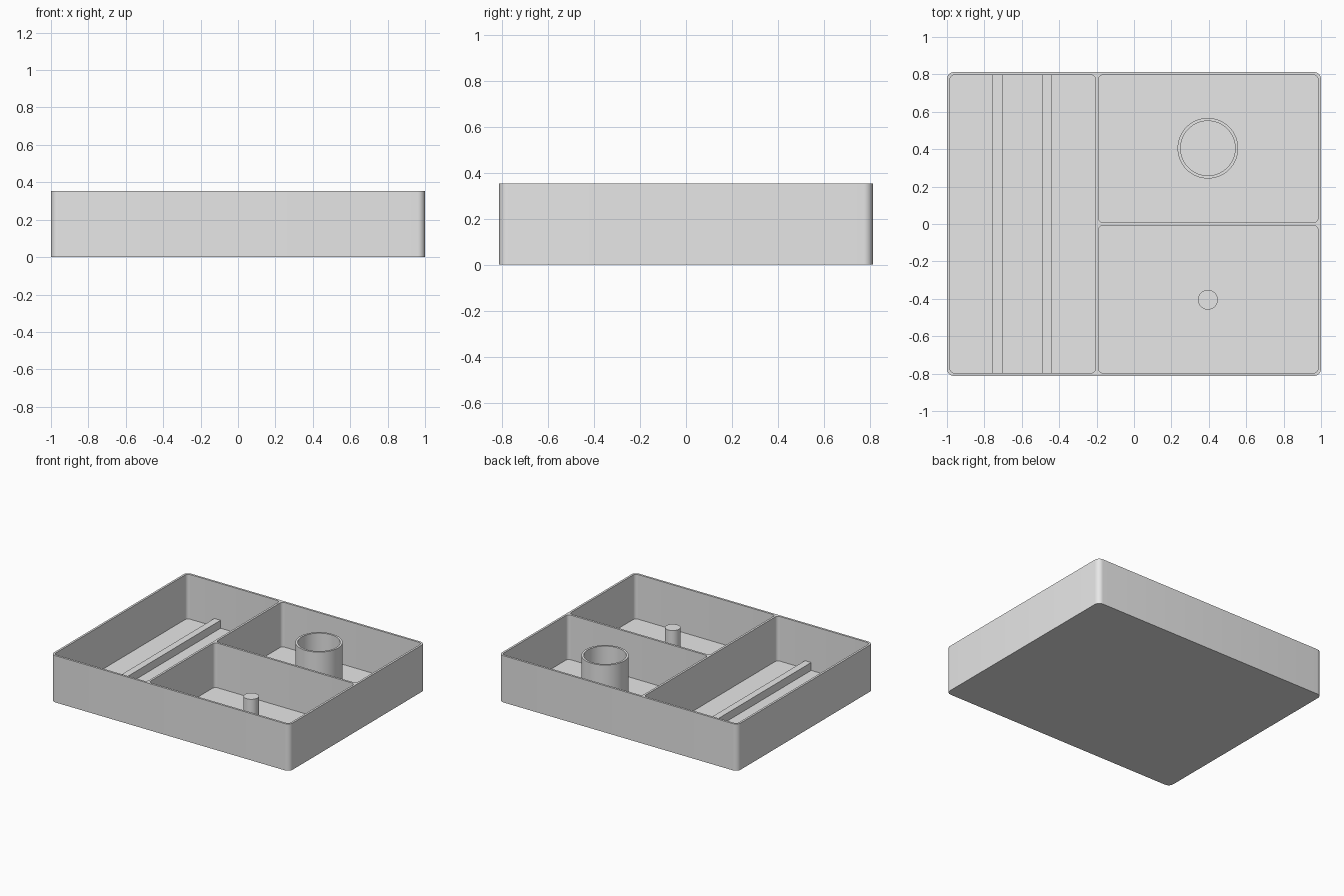
import bpy, bmesh, math

cube = bpy.data.objects.get("Cube")
if cube:
    bpy.data.objects.remove(cube, do_unlink=True)

# Overall sizes
HALF_X, HALF_Y, HEIGHT = 1.0, 0.813, 0.354
WALL = 0.016
FLOOR = WALL
IN_X, IN_Y = HALF_X - WALL, HALF_Y - WALL
SINK = 0.006  # how far fittings reach into the floor and walls

grey = bpy.data.materials.new("plain grey")
grey.use_nodes = True
grey.diffuse_color = (0.8, 0.8, 0.8, 1)
grey.node_tree.nodes["Principled BSDF"].inputs["Base Color"].default_value = (0.8, 0.8, 0.8, 1)


def finish(name, bm):
    bmesh.ops.recalc_face_normals(bm, faces=bm.faces)
    mesh = bpy.data.meshes.new(name)
    bm.to_mesh(mesh)
    bm.free()
    mesh.materials.append(grey)
    obj = bpy.data.objects.new(name, mesh)
    bpy.context.collection.objects.link(obj)
    return obj


def smooth(obj):
    bpy.ops.object.select_all(action="DESELECT")
    obj.select_set(True)
    bpy.context.view_layer.objects.active = obj
    bpy.ops.object.shade_smooth_by_angle(angle=math.radians(35))


def block(name, x0, x1, y0, y1, z0, z1, radius=0.0, steps=8):
    """Upright block with optional rounded vertical corners."""
    corners = [(x1, y1, -1, -1), (x0, y1, 1, -1), (x0, y0, 1, 1), (x1, y0, -1, 1)]
    points = []
    for quarter, (x, y, sx, sy) in enumerate(corners):
        if radius == 0:
            points.append((x, y))
            continue
        for i in range(steps + 1):
            a = math.pi / 2 * (quarter + i / steps)
            points.append((x + radius * (sx + math.cos(a)), y + radius * (sy + math.sin(a))))
    bm = bmesh.new()
    face = bm.faces.new([bm.verts.new((x, y, z0)) for x, y in points])
    top = bmesh.ops.extrude_face_region(bm, geom=[face])["geom"]
    moved = [v for v in top if isinstance(v, bmesh.types.BMVert)]
    bmesh.ops.translate(bm, verts=moved, vec=(0, 0, z1 - z0))
    return finish(name, bm)


def lathe(name, x, y, profile, closed, sides=64):
    """Spin a radius/height profile around a vertical axis."""
    bm = bmesh.new()
    verts = [bm.verts.new((x + r, y, z)) for r, z in profile]
    edges = [bm.edges.new(pair) for pair in zip(verts, verts[1:])]
    if closed:
        edges.append(bm.edges.new((verts[-1], verts[0])))
    bmesh.ops.spin(bm, geom=verts + edges, cent=(x, y, 0), axis=(0, 0, 1),
                   angle=math.tau, steps=sides)
    bmesh.ops.remove_doubles(bm, verts=bm.verts, dist=0.0001)
    obj = finish(name, bm)
    smooth(obj)
    return obj


# Tray body with three hollowed compartments
tray = block("tray", -HALF_X, HALF_X, -HALF_Y, HALF_Y, 0, HEIGHT, radius=0.04)
DIVIDER = -0.198
half = WALL / 2
compartments = {
    "long": (-IN_X, DIVIDER - half, -IN_Y, IN_Y),
    "back": (DIVIDER + half, IN_X, half, IN_Y),
    "front": (DIVIDER + half, IN_X, -IN_Y, -half),
}
for label, (x0, x1, y0, y1) in compartments.items():
    cutter = block(label + "_cutter", x0, x1, y0, y1, FLOOR, HEIGHT + 0.1, radius=0.025)
    cutter.hide_render = True
    mod = tray.modifiers.new(label, "BOOLEAN")
    mod.operation, mod.solver, mod.object = "DIFFERENCE", "EXACT", cutter
    bpy.context.view_layer.objects.active = tray
    bpy.ops.object.modifier_apply(modifier=mod.name)
    bpy.data.objects.remove(cutter, do_unlink=True)
smooth(tray)

# Two low rails along the long compartment
for side, x in (("right", -0.73), ("left", -0.465)):
    block(side + "_rail", x - 0.026, x + 0.026, -IN_Y - SINK, IN_Y + SINK,
          FLOOR - SINK, 0.076)

# Open tube in the back compartment
base = FLOOR - SINK
lathe("tube", 0.395, 0.405,
      [(0.162, base), (0.162, HEIGHT), (0.146, HEIGHT), (0.146, base)], closed=True)

# Solid post in the front compartment
lathe("post", 0.395, -0.405,
      [(0, base), (0.053, base), (0.053, 0.255), (0, 0.255)], closed=False, sides=48)
